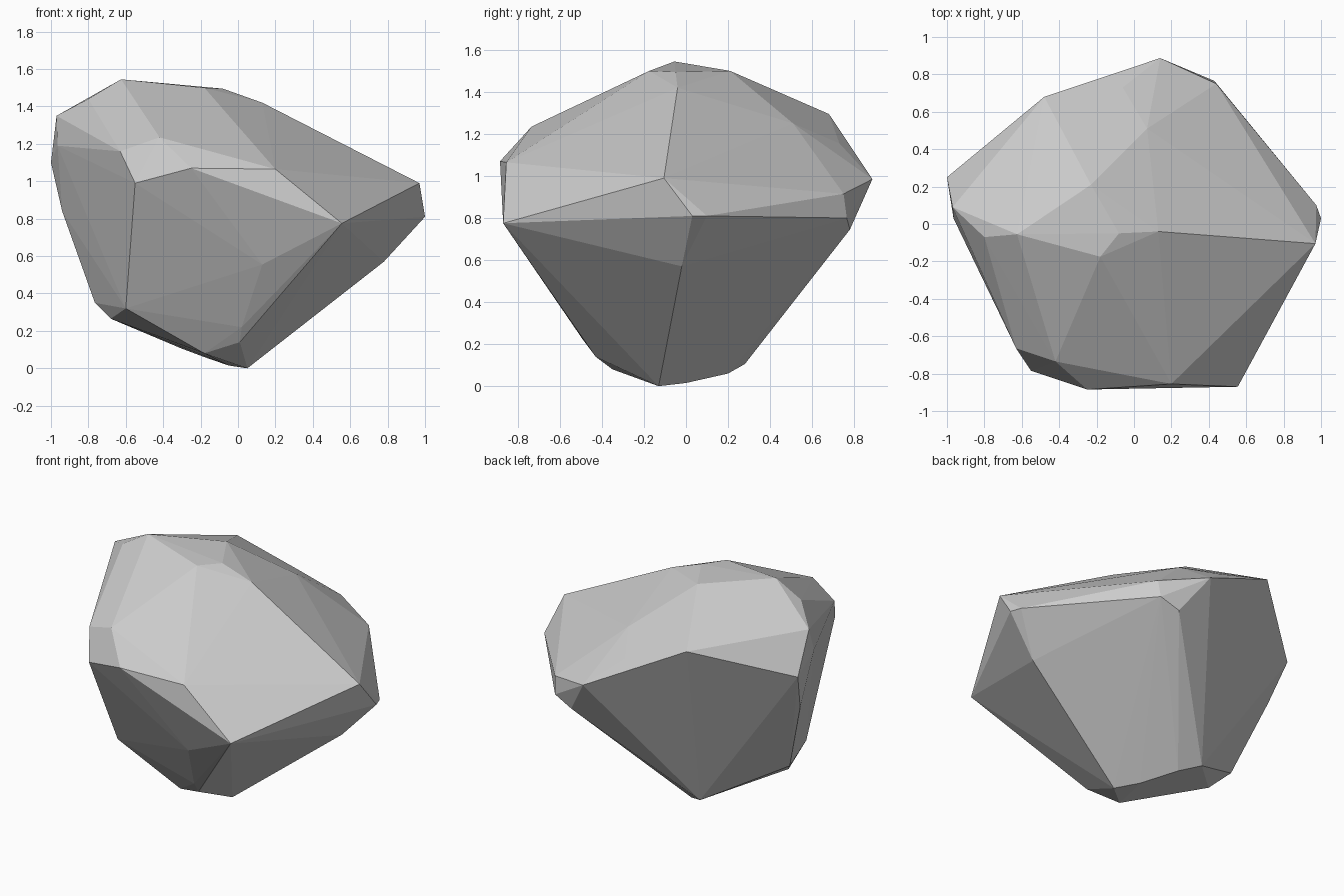
import bpy, bmesh

# corner points of the boulder, grouped by height
crown = [(-.625, -.055, 1.545), (-.18, -.175, 1.5), (-.08, -.05, 1.495), (-.23, .21, 1.5),
         (.13, -.04, 1.42), (-.97, .09, 1.35), (-.8, -.07, 1.44), (-.48, .68, 1.295),
         (.07, .51, 1.25), (-.06, .73, 1.155), (-.42, -.735, 1.235)]
girdle = [(-1, .25, 1.1), (-.965, .03, 1.19), (-.63, -.665, 1.16), (-.55, -.785, .99),
          (-.25, -.885, 1.07), (.2, -.855, 1.065), (.555, -.87, .775), (.97, -.105, .99),
          (1, .03, .81), (.975, .1, .81), (.44, .75, .915), (.43, .765, .8),
          (.3, .78, .745), (.14, .887, .985), (.03, .73, .78)]
foot = [(.78, -.02, .57), (.13, -.71, .555), (-.94, .14, .84), (-.765, 0, .35),
        (-.68, -.11, .265), (-.6, -.41, .32), (.02, -.49, .22), (.01, -.43, .14),
        (-.18, -.35, .08), (.05, -.13, 0), (-.05, 0, .015), (-.18, .2, .06), (-.3, .28, .105)]

# wrap the points in a flat-faceted convex skin
bm = bmesh.new()
for p in crown + girdle + foot:
    bm.verts.new(p)
res = bmesh.ops.convex_hull(bm, input=bm.verts[:])
loose = [v for v in bm.verts if not v.link_faces]
bmesh.ops.delete(bm, geom=loose, context='VERTS')
bmesh.ops.recalc_face_normals(bm, faces=bm.faces[:])
mesh = bpy.data.meshes.new("boulder")
bm.to_mesh(mesh)
bm.free()
boulder = bpy.data.objects.new("boulder", mesh)
bpy.context.collection.objects.link(boulder)
